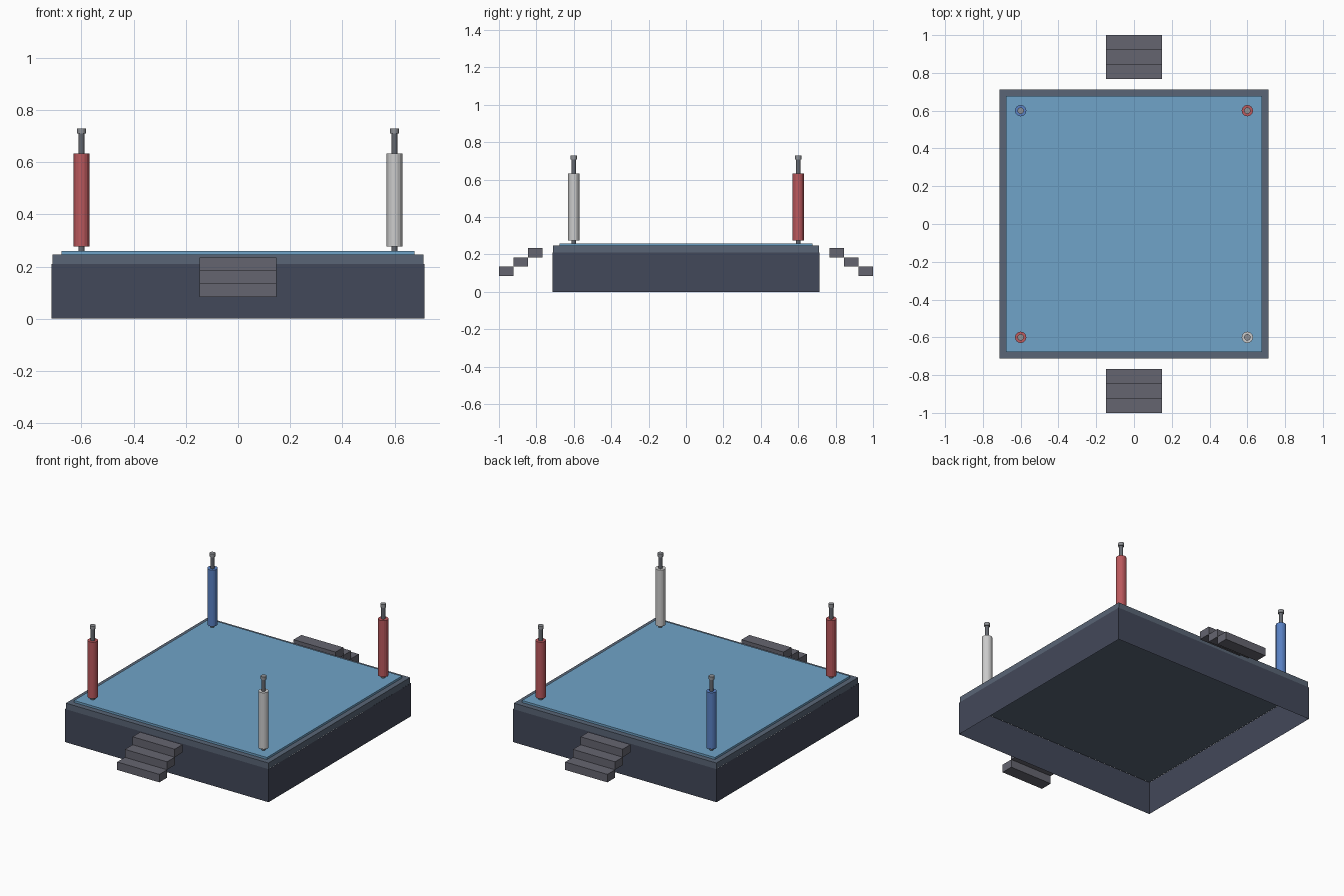
import bpy

if "Cube" in bpy.data.objects:
    bpy.data.objects.remove(bpy.data.objects["Cube"])


def material(name, rgb):
    m = bpy.data.materials.new(name)
    m.diffuse_color = (*rgb, 1)
    m.use_nodes = True
    m.node_tree.nodes["Principled BSDF"].inputs["Base Color"].default_value = m.diffuse_color
    return m


NAVY = material("skirt_navy", (0.055, 0.065, 0.10))
SLATE = material("platform_slate", (0.10, 0.13, 0.18))
MAT_BLUE = material("mat_blue", (0.16, 0.37, 0.58))
STEP = material("step_grey", (0.13, 0.13, 0.16))
METAL = material("post_metal", (0.13, 0.14, 0.16))
CAP = material("cap_metal", (0.28, 0.29, 0.31))
RED = material("pad_red", (0.50, 0.10, 0.11))
WHITE = material("pad_white", (0.75, 0.75, 0.76))
BLUE = material("pad_blue", (0.10, 0.22, 0.55))


def box(name, lo, hi, mat):
    bpy.ops.mesh.primitive_cube_add(size=1, location=[(a + b) / 2 for a, b in zip(lo, hi)])
    ob = bpy.context.object
    ob.name = name
    ob.scale = [b - a for a, b in zip(lo, hi)]
    ob.data.materials.append(mat)
    return ob


def cylinder(name, x, y, z0, z1, r, mat, sides=16):
    bpy.ops.mesh.primitive_cylinder_add(vertices=sides, radius=r, depth=z1 - z0,
                                        location=(x, y, (z0 + z1) / 2))
    ob = bpy.context.object
    ob.name = name
    ob.data.materials.append(mat)
    return ob


# Platform slab and canvas mat
box("platform", (-0.711, -0.711, 0.208), (0.711, 0.711, 0.247), SLATE)
box("canvas_mat", (-0.677, -0.677, 0.247), (0.677, 0.677, 0.26), MAT_BLUE)

# Skirt: four cloth sheets, open underneath
S, H = 0.714, 0.21
ring = [(-S, -S), (S, -S), (S, S), (-S, S)]
verts = [(x, y, z) for z in (0, H) for x, y in ring]
faces = [(i, (i + 1) % 4, (i + 1) % 4 + 4, i + 4) for i in range(4)]
me = bpy.data.meshes.new("skirt")
me.from_pydata(verts, [], faces)
me.materials.append(NAVY)
bpy.context.collection.objects.link(bpy.data.objects.new("skirt", me))

# Corner posts with padding and caps
corners = [("front_left", -0.6, -0.6, RED), ("front_right", 0.6, -0.6, WHITE),
           ("back_right", 0.6, 0.6, RED), ("back_left", -0.6, 0.6, BLUE)]
for label, x, y, colour in corners:
    cylinder(label + "_post", x, y, 0.247, 0.71, 0.012, METAL)
    cylinder(label + "_padding", x, y, 0.276, 0.634, 0.03, colour)
    cylinder(label + "_cap", x, y, 0.709, 0.729, 0.017, CAP)

# Floating steps at the front and back
for side, s in (("front", -1), ("back", 1)):
    for i in range(3):
        y0, y1 = sorted((s * (0.922 - 0.077 * i), s * (1.0 - 0.077 * i)))
        z = 0.084 + 0.0505 * i
        box(f"{side}_step_{i + 1}", (-0.148, y0, z), (0.148, y1, z + 0.0505), STEP)
